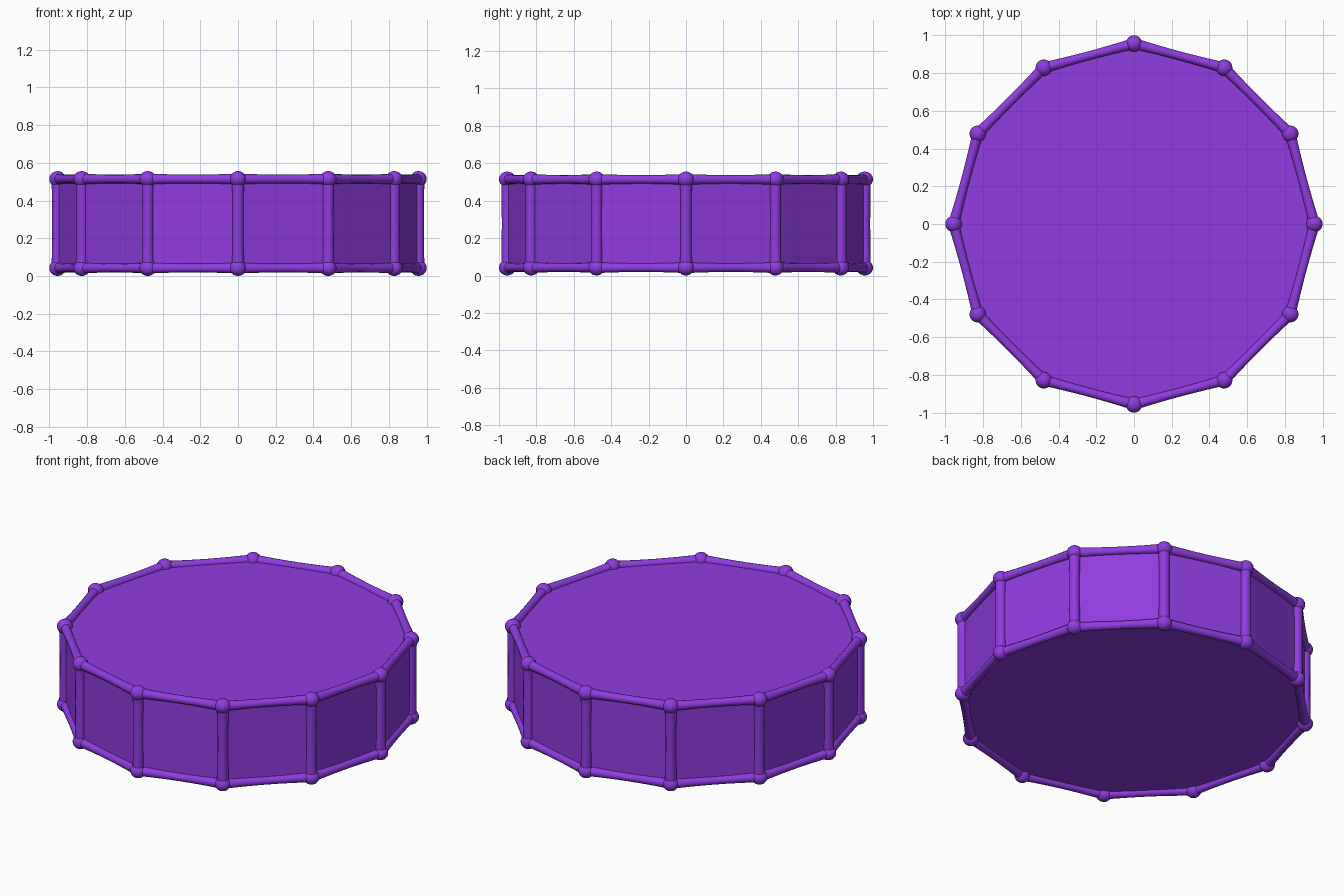
import bpy, math
from mathutils import Vector

if "Cube" in bpy.data.objects:
    bpy.data.objects.remove(bpy.data.objects["Cube"])

N, R = 12, 0.956
Z_LOW, Z_HIGH = 0.042, 0.514

purple = bpy.data.materials.new("purple")
purple.diffuse_color = (0.28, 0.045, 0.75, 1)
purple.use_nodes = True
purple.node_tree.nodes["Principled BSDF"].inputs["Base Color"].default_value = purple.diffuse_color


def corner(i, z):
    a = 2 * math.pi * i / N
    return Vector((R * math.cos(a), R * math.sin(a), z))


def finish(name, smooth=True):
    ob = bpy.context.object
    ob.name = name
    ob.data.materials.append(purple)
    if smooth:
        bpy.ops.object.shade_smooth_by_angle(angle=math.radians(60))
    return ob


def bar(name, a, b, r_end, r_mid):
    # tube that is slightly slimmer in the middle
    curve = bpy.data.curves.new(name, 'CURVE')
    curve.dimensions = '3D'
    curve.bevel_depth = 1.0
    curve.bevel_resolution = 4
    curve.use_fill_caps = True
    sp = curve.splines.new('POLY')
    steps = 8
    sp.points.add(steps)
    for k, p in enumerate(sp.points):
        t = k / steps
        p.co = (*a.lerp(b, t), 1)
        p.radius = r_mid + (r_end - r_mid) * abs(2 * t - 1) ** 2
    ob = bpy.data.objects.new(name, curve)
    bpy.context.collection.objects.link(ob)
    curve.materials.append(purple)


# Solid twelve-sided body
bpy.ops.mesh.primitive_cylinder_add(vertices=N, radius=R, depth=Z_HIGH - Z_LOW,
                                    location=(0, 0, (Z_LOW + Z_HIGH) / 2))
finish("drum_body", smooth=False)

# Rim bars, upright bars and corner knobs
for i in range(N):
    bar("upright_bar", corner(i, Z_LOW), corner(i, Z_HIGH), 0.032, 0.029)
    for label, z in (("lower", Z_LOW), ("upper", Z_HIGH)):
        bar(label + "_rim_bar", corner(i, z), corner(i + 1, z), 0.029, 0.023)
        bpy.ops.mesh.primitive_uv_sphere_add(segments=16, ring_count=10, radius=1,
                                             location=corner(i, z))
        bpy.context.object.scale = (0.044, 0.044, 0.042)
        finish(label + "_corner_knob")
